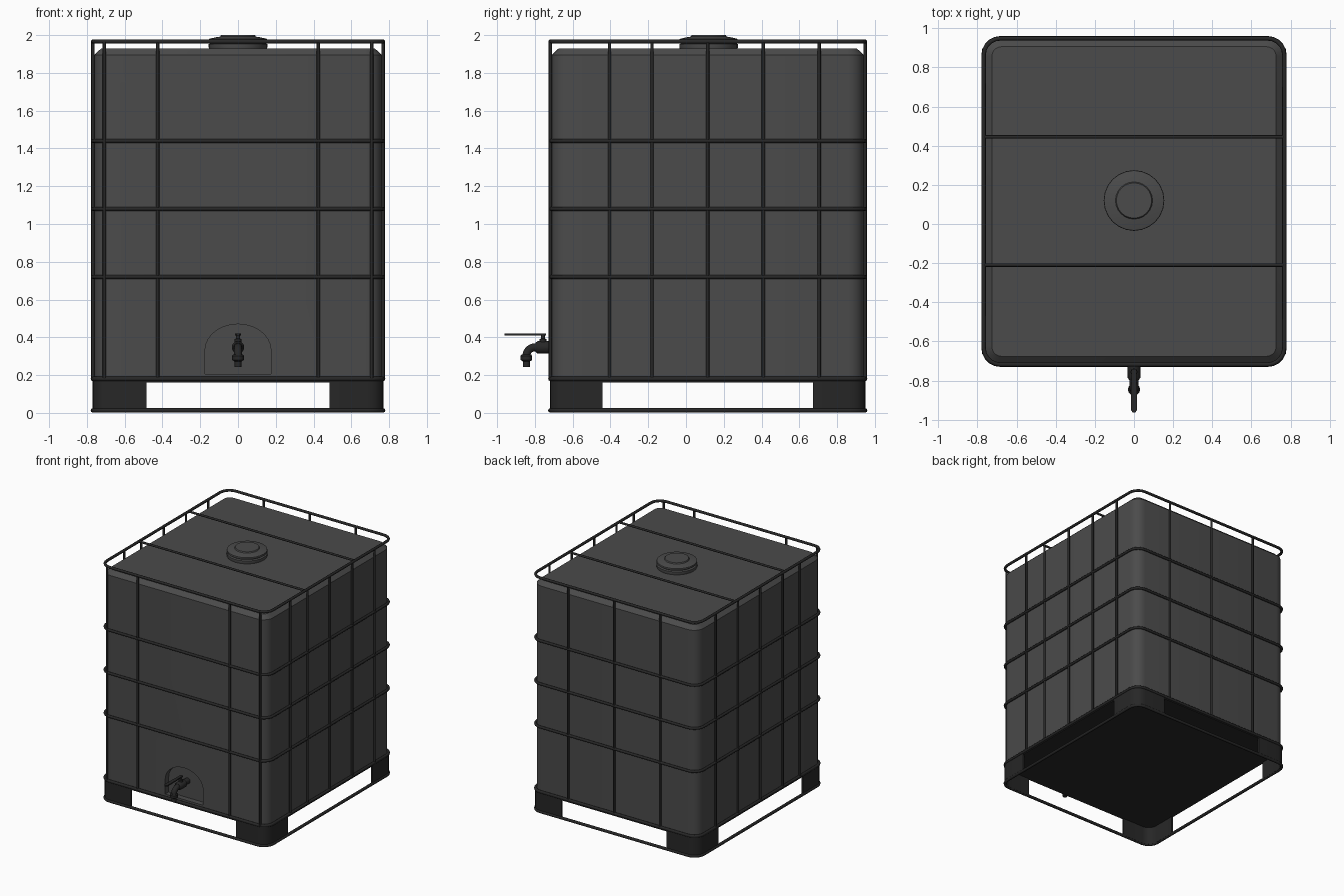
import bpy, bmesh, math
from mathutils import Vector

if "Cube" in bpy.data.objects:
    bpy.data.objects.remove(bpy.data.objects["Cube"])

CY = 0.115                      # tank centre in y
HX, HY, R = 0.768, 0.833, 0.085  # cage half sizes and corner radius


def material(name, v):
    m = bpy.data.materials.new(name)
    m.diffuse_color = (v, v, v, 1)
    m.use_nodes = True
    m.node_tree.nodes["Principled BSDF"].inputs["Base Color"].default_value = m.diffuse_color
    return m


PLASTIC = material("dark_plastic", 0.07)
METAL = material("dark_metal", 0.02)


def activate(ob):
    bpy.ops.object.select_all(action='DESELECT')
    ob.select_set(True)
    bpy.context.view_layer.objects.active = ob


def finish(name, bm, mat, smooth=True):
    bmesh.ops.recalc_face_normals(bm, faces=bm.faces)
    me = bpy.data.meshes.new(name)
    bm.to_mesh(me)
    bm.free()
    ob = bpy.data.objects.new(name, me)
    bpy.context.collection.objects.link(ob)
    me.materials.append(mat)
    if smooth:
        activate(ob)
        bpy.ops.object.shade_smooth_by_angle(angle=math.radians(35))
    return ob


def rounded_rect(hx, hy, r, seg=5):
    pts = []
    for k, (sx, sy) in enumerate([(1, 1), (-1, 1), (-1, -1), (1, -1)]):
        for i in range(seg + 1):
            a = math.pi / 2 * (k + i / seg)
            pts.append((sx * (hx - r) + r * math.cos(a),
                        CY + sy * (hy - r) + r * math.sin(a)))
    return pts


def loft(name, loops, mat, smooth=True):
    bm = bmesh.new()
    rings = [[bm.verts.new(p) for p in lp] for lp in loops]
    n = len(rings[0])
    for a, b in zip(rings, rings[1:]):
        for i in range(n):
            bm.faces.new((a[i], a[(i + 1) % n], b[(i + 1) % n], b[i]))
    bm.faces.new(rings[0])
    bm.faces.new(rings[-1])
    return finish(name, bm, mat, smooth)


def lathe(name, profile, origin, axis, mat, seg=16):
    # closed solid of revolution: profile is (radius, distance along axis)
    q = Vector((0, 0, 1)).rotation_difference(Vector(axis))
    loops = [[Vector(origin) + q @ Vector((r * math.cos(2 * math.pi * i / seg),
                                           r * math.sin(2 * math.pi * i / seg), h))
              for i in range(seg)] for r, h in profile]
    return loft(name, loops, mat)


def tube(name, pts, r, mat=METAL, cyclic=False, res=2):
    cu = bpy.data.curves.new(name, 'CURVE')
    cu.dimensions = '3D'
    cu.bevel_depth, cu.bevel_resolution, cu.use_fill_caps = r, res, True
    sp = cu.splines.new('POLY')
    sp.points.add(len(pts) - 1)
    for p, c in zip(sp.points, pts):
        p.co = (*c, 1)
    sp.use_cyclic_u = cyclic
    ob = bpy.data.objects.new(name, cu)
    bpy.context.collection.objects.link(ob)
    cu.materials.append(mat)
    activate(ob)
    bpy.ops.object.convert(target='MESH')
    bpy.ops.object.shade_smooth_by_angle(angle=math.radians(50))
    return bpy.context.object


# Tank body with chamfered top edge
levels = [(0.175, 0), (1.895, 0), (1.928, 0.035)]
tank = loft("tank", [[(x, y, z) for x, y in rounded_rect(HX - 0.007 - i, HY - 0.007 - i, R - i)]
                     for z, i in levels], PLASTIC)

# Arched recess around the tap
arch = [(-0.175, 0.205), (0.175, 0.205)] + [
    (0.175 * math.cos(math.pi * i / 14), 0.33 + 0.14 * math.sin(math.pi * i / 14)) for i in range(15)]
cutter = loft("recess_cutter", [[(x, y, z) for x, z in arch] for y in (-0.8, -0.665)], PLASTIC, False)
cutter.hide_render = True
mod = tank.modifiers.new("recess", 'BOOLEAN')
mod.object, mod.operation, mod.solver = cutter, 'DIFFERENCE', 'EXACT'
activate(tank)
bpy.ops.object.modifier_apply(modifier="recess")
bpy.data.objects.remove(cutter)

# Pallet plate under the tank
loft("pallet_plate", [[(x, y, z) for x, y in rounded_rect(HX, HY, R)] for z in (0.16, 0.176)], METAL)

# Cage rings
for i, (z, r) in enumerate([(0.013, 0.012), (0.18, 0.012), (0.72, 0.011), (1.08, 0.011),
                            (1.44, 0.011), (1.966, 0.011)]):
    tube(f"cage_ring_{i}", [(x, y, z) for x, y in rounded_rect(HX, HY, R)], r, cyclic=True)

# Upright bars: sides, front, back
uprights = [(s * HX, y) for s in (-1, 1) for y in (-0.405, -0.18, 0.115, 0.41, 0.705)]
uprights += [(x, CY - HY) for x in (-0.708, -0.425, 0.425, 0.708)]
uprights += [(x, CY + HY) for x in (-0.425, 0, 0.425)]
for i, (x, y) in enumerate(uprights):
    tube(f"upright_bar_{i}", [(x, y, 0.18), (x, y, 1.966)], 0.009)

# Bars across the top
for i, y in enumerate((-0.21, 0.445)):
    tube(f"top_bar_{i}", [(-HX, y, 1.966), (HX, y, 1.966)], 0.009)

# Corner feet of bent sheet
for sx in (-1, 1):
    for sy in (-1, 1):
        def bend(t):
            r = R - t
            arc = [(HX - R + r * math.cos(math.pi / 10 * k), HY - R + r * math.sin(math.pi / 10 * k))
                   for k in range(6)]
            return [(HX - t, HY - 0.275)] + arc + [(HX - 0.283, HY - t)]
        outline = bend(-0.003) + bend(0.012)[::-1]
        bm = bmesh.new()
        f = bm.faces.new([bm.verts.new((sx * x, CY + sy * y, 0.01)) for x, y in outline])
        ext = bmesh.ops.extrude_face_region(bm, geom=[f])
        bmesh.ops.translate(bm, vec=(0, 0, 0.162),
                            verts=[v for v in ext["geom"] if isinstance(v, bmesh.types.BMVert)])
        finish(f"foot_{'left' if sx < 0 else 'right'}_{'front' if sy < 0 else 'back'}", bm, METAL)

# Filler lid
lathe("filler_lid", [(0.15, 1.92), (0.155, 1.935), (0.155, 1.953), (0.14, 1.957), (0.14, 1.964), (0.155, 1.968),
                     (0.153, 1.98), (0.12, 1.988), (0.095, 1.992), (0.09, 2.0)],
      (0, CY + 0.005, 0), (0, 0, 1), PLASTIC, 24)

# Tap: body, bent spout, nozzle, stem and lever
lathe("tap_body", [(0.024, 0.0), (0.024, 0.055), (0.033, 0.06), (0.033, 0.125), (0.024, 0.138)],
      (0, -0.66, 0.347), (0, -1, 0), METAL)
spout = [(0, -0.78, 0.347)] + [(0, -0.80 - 0.045 * math.sin(a), 0.302 + 0.045 * math.cos(a))
                               for a in [math.pi / 12 * k for k in range(7)]] + [(0, -0.845, 0.28)]
tube("tap_spout", spout, 0.022, res=3)
lathe("tap_nozzle", [(0.024, 0), (0.031, 0.008), (0.031, 0.03), (0.018, 0.038), (0.018, 0.068)],
      (0, -0.845, 0.31), (0, 0, -1), METAL)
lathe("tap_stem", [(0.018, 0.37), (0.018, 0.39), (0.01, 0.395), (0.01, 0.418)],
      (0, -0.757, 0), (0, 0, 1), METAL, 12)
lever = [(-0.012, -0.74), (0.012, -0.74), (0.012, -0.80), (0.015, -0.83), (0.015, -0.95),
         (0.008, -0.962), (-0.008, -0.962), (-0.015, -0.95), (-0.015, -0.83), (-0.012, -0.80)]
loft("tap_lever", [[(x, y, z) for x, y in lever] for z in (0.411, 0.42)], METAL, False)
